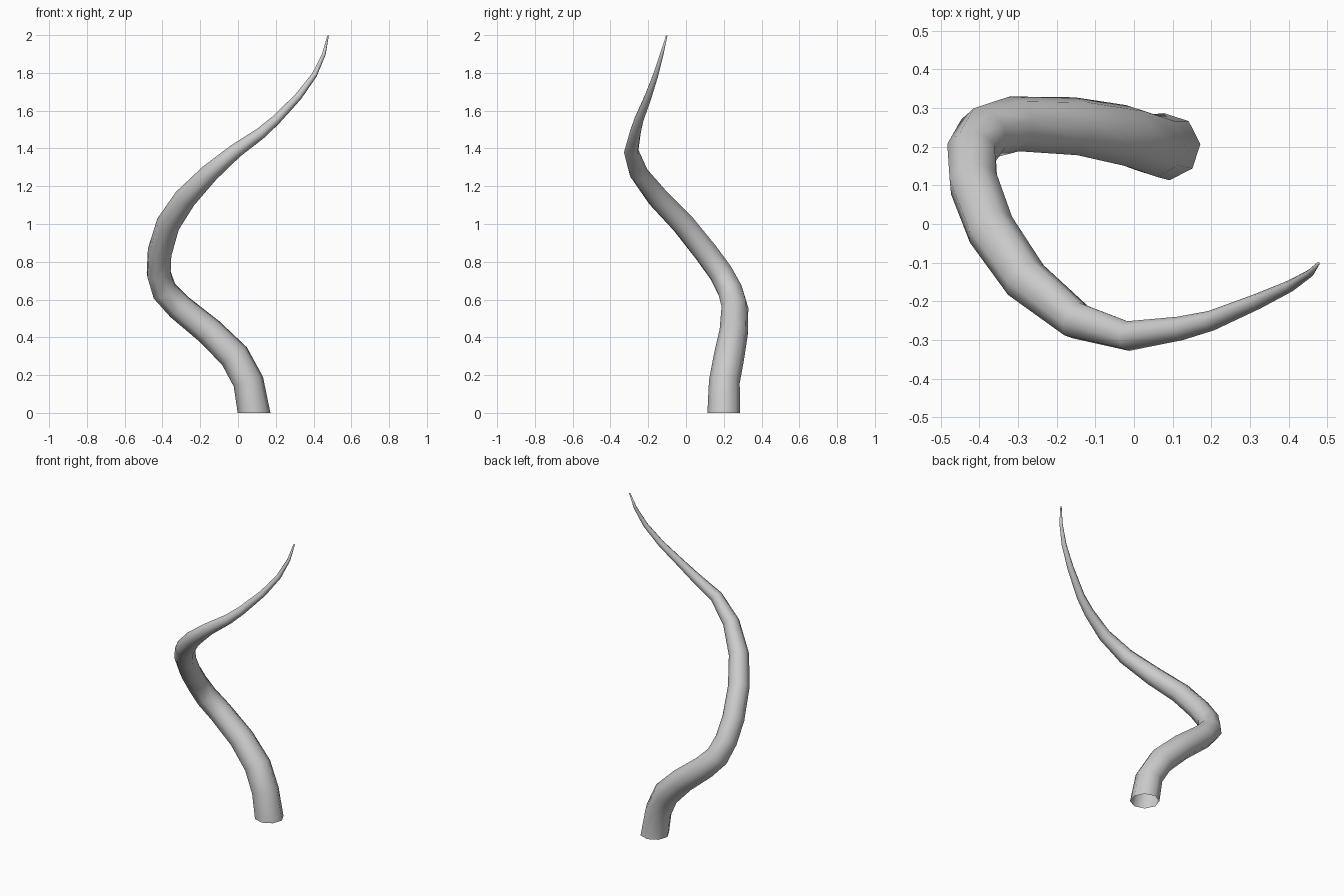
import bpy, bmesh
from math import cos, sin, tau
from mathutils import Vector

default = bpy.data.objects.get("Cube")
if default:
    bpy.data.objects.remove(default, do_unlink=True)

SIDES = 8
# Centre line of the tendril: x, y, z, radius
PATH = [
    (0.085, 0.20, 0.00, 0.087), (0.055, 0.203, 0.165, 0.082),
    (-0.018, 0.228, 0.30, 0.081), (-0.15, 0.253, 0.43, 0.076),
    (-0.31, 0.259, 0.56, 0.072), (-0.39, 0.235, 0.645, 0.070),
    (-0.42, 0.185, 0.74, 0.067), (-0.415, 0.105, 0.85, 0.066),
    (-0.37, -0.015, 1.0, 0.064), (-0.28, -0.145, 1.135, 0.060),
    (-0.15, -0.25, 1.27, 0.050), (-0.015, -0.29, 1.385, 0.039),
    (0.12, -0.27, 1.48, 0.031), (0.20, -0.25, 1.55, 0.026),
    (0.32, -0.20, 1.675, 0.020), (0.405, -0.16, 1.79, 0.015),
    (0.455, -0.128, 1.90, 0.010), (0.477, -0.102, 1.998, 0.004),
]

grey = bpy.data.materials.new("light grey")
grey.use_nodes = True
grey.diffuse_color = (0.6, 0.6, 0.6, 1)
grey.node_tree.nodes["Principled BSDF"].inputs["Base Color"].default_value = (0.6, 0.6, 0.6, 1)

# Sweep an untwisted ring along the centre line
bm = bmesh.new()
points = [Vector(p[:3]) for p in PATH]
tangent, side = Vector((0, 0, 1)), Vector((1, 0, 0))
previous = None
for i, point in enumerate(points):
    if i > 0:
        after = points[min(i + 1, len(points) - 1)]
        new = (point - points[i - 1]).normalized()
        if after != point:
            new = (new + (after - point).normalized()).normalized()
        side = tangent.rotation_difference(new) @ side
        tangent = new
    up = tangent.cross(side)
    radius = PATH[i][3]
    ring = []
    for k in range(SIDES):
        a = tau * k / SIDES + 0.08
        ring.append(bm.verts.new(point + radius * (cos(a) * side + sin(a) * up)))
    if previous:
        for k in range(SIDES):
            n = (k + 1) % SIDES
            bm.faces.new((previous[k], previous[n], ring[n], ring[k]))
    previous = ring
# Closed tip, open base
bm.faces.new(previous)

mesh = bpy.data.meshes.new("tendril")
bm.to_mesh(mesh)
bm.free()
mesh.materials.append(grey)
mesh.shade_smooth()
tendril = bpy.data.objects.new("tendril", mesh)
bpy.context.collection.objects.link(tendril)
